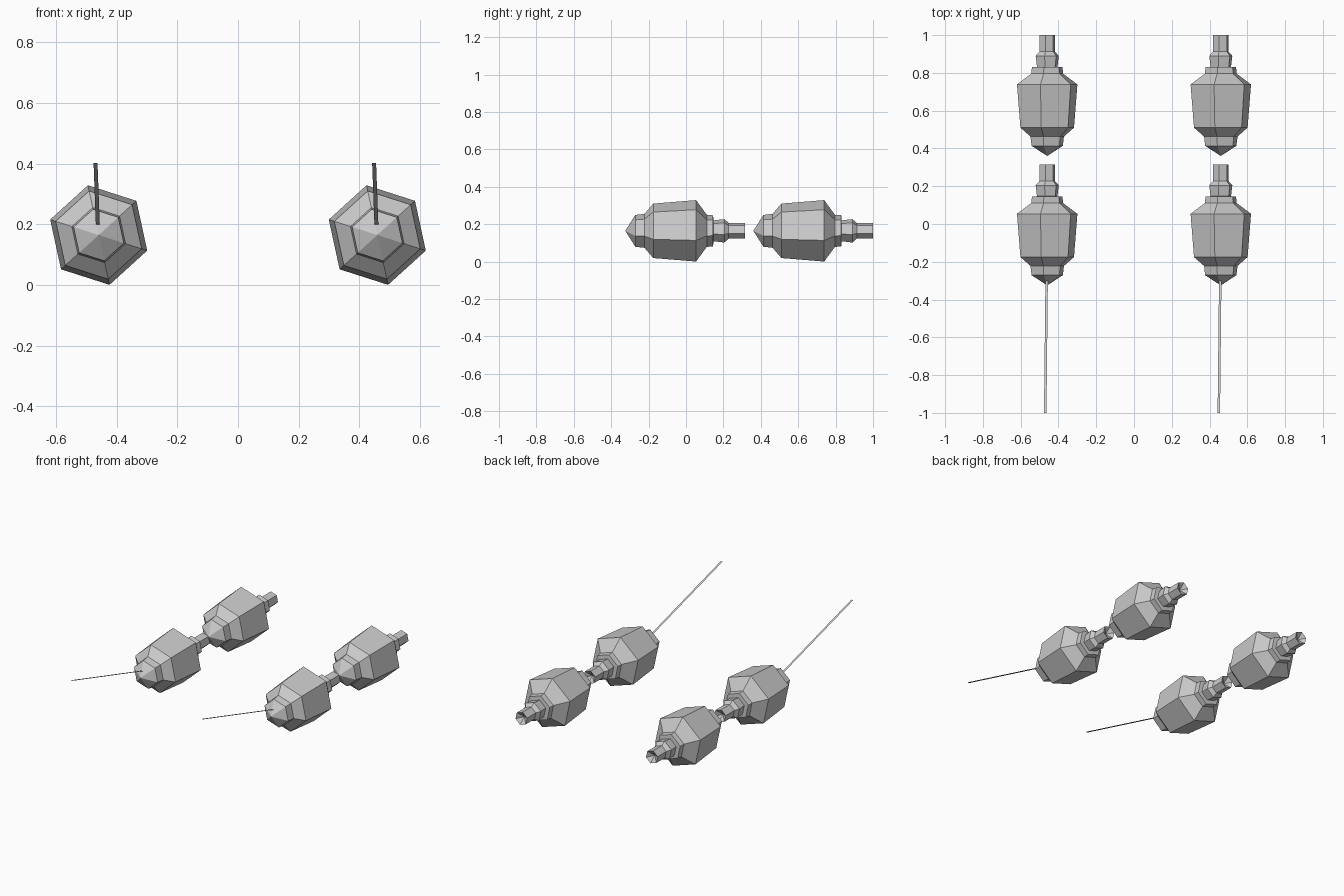
import bpy, bmesh
from math import radians, cos, sin

if "Cube" in bpy.data.objects:
    bpy.data.objects.remove(bpy.data.objects["Cube"])

SIDES = 6
TURN = radians(42.25)      # roll of the hexagonal section
CX, CZ = 0.4595, 0.1645    # axis position of each body

# (y, radius) along the axis, front tip to hollow tail
PROFILE = [(-0.325, 0), (-0.271, 0.087), (-0.222, 0.093), (-0.175, 0.149),
           (0.054, 0.168), (0.111, 0.088), (0.145, 0.085), (0.147, 0.057),
           (0.205, 0.064), (0.228, 0.043), (0.315, 0.043), (0.285, 0)]


def finish(bm, name):
    mesh = bpy.data.meshes.new(name)
    bm.to_mesh(mesh)
    bm.free()
    ob = bpy.data.objects.new(name, mesh)
    bpy.context.collection.objects.link(ob)
    return ob


def lathe(name, loc):
    """Six-sided turned body along y."""
    bm = bmesh.new()
    rings = []
    for y, r in PROFILE:
        n = SIDES if r else 1
        rings.append([bm.verts.new((r * cos(TURN + i * radians(60)), y,
                                    r * sin(TURN + i * radians(60))))
                      for i in range(n)])
    for a, b in zip(rings, rings[1:]):
        for i in range(SIDES):
            j = (i + 1) % SIDES
            if len(a) == 1:
                bm.faces.new((a[0], b[i], b[j]))
            elif len(b) == 1:
                bm.faces.new((a[i], b[0], a[j]))
            else:
                bm.faces.new((a[i], b[i], b[j], a[j]))
    bmesh.ops.recalc_face_normals(bm, faces=bm.faces)
    ob = finish(bm, name)
    ob.location = loc


def cord(name, x):
    """Thin flat ribbon from the tip to the front."""
    bm = bmesh.new()
    w = 0.0065
    pts = [(x - 0.003 - w, -0.303, 0.2), (x - 0.003 + w, -0.303, 0.2),
           (x - 0.0105 + w, -1, 0.403), (x - 0.0105 - w, -1, 0.403)]
    f = bm.faces.new([bm.verts.new(p) for p in pts])
    f.normal_update()
    if f.normal.z < 0:
        f.normal_flip()
    finish(bm, name)


# Two rows of two bodies, each row with a cord
for side, x in (("left", -CX), ("right", CX)):
    lathe(side + "_front_body", (x, 0, CZ))
    lathe(side + "_rear_body", (x, 0.685, CZ))
    cord(side + "_cord", x)
